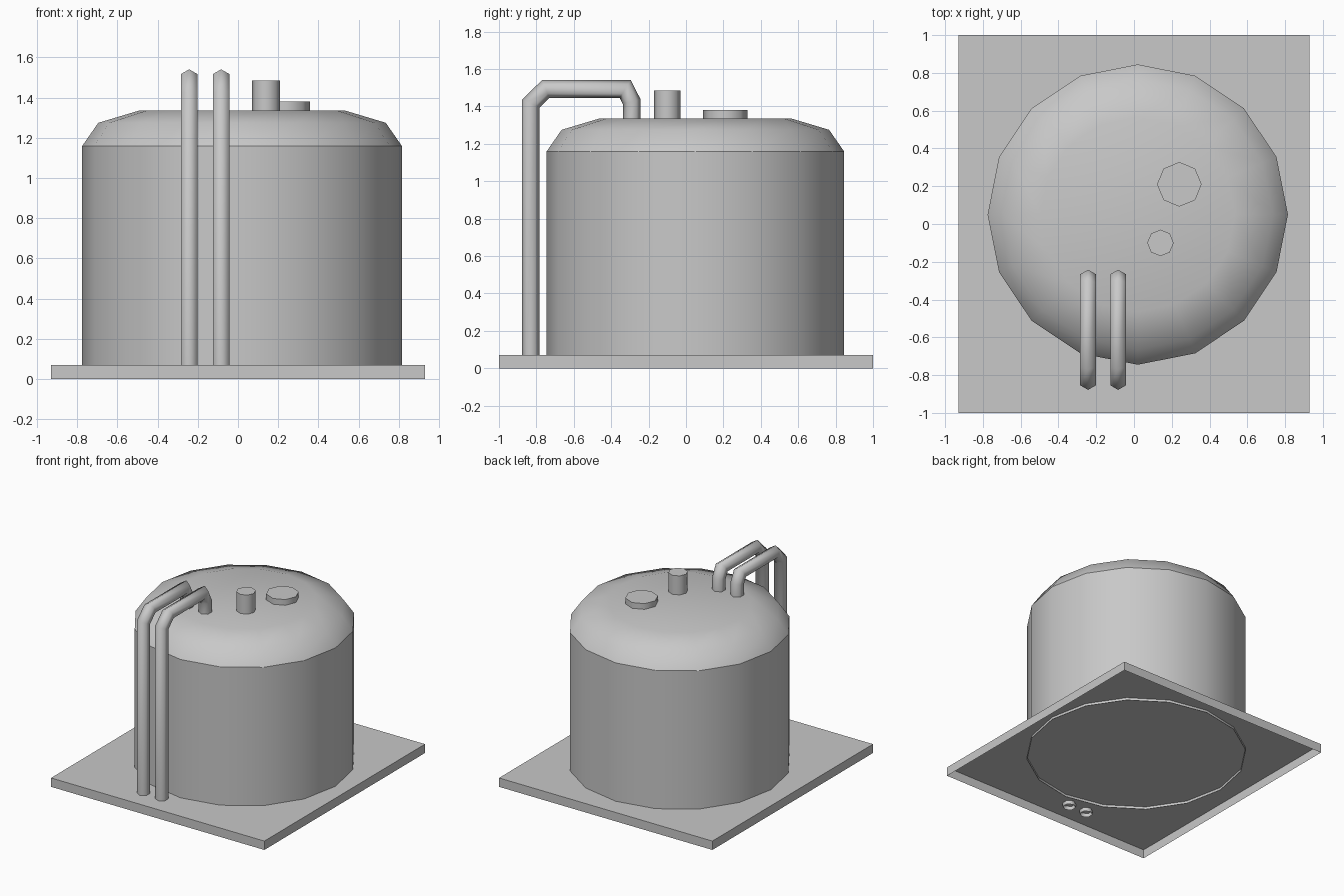
import bpy
import bmesh
from math import cos, sin, pi
from mathutils import Vector

if "Cube" in bpy.data.objects:
    bpy.data.objects.remove(bpy.data.objects["Cube"])

GREY = (0.58, 0.58, 0.58, 1)
grey = bpy.data.materials.new("plain grey")
grey.use_nodes = True
grey.diffuse_color = GREY
grey.node_tree.nodes["Principled BSDF"].inputs["Base Color"].default_value = GREY


def finish(name, bm, smooth=lambda face: True):
    mesh = bpy.data.meshes.new(name)
    for face in bm.faces:
        face.smooth = smooth(face)
    bm.to_mesh(mesh)
    bm.free()
    mesh.materials.append(grey)
    obj = bpy.data.objects.new(name, mesh)
    bpy.context.collection.objects.link(obj)
    return obj


def bridge(bm, rings):
    """Join consecutive rings of vertices with quads."""
    for low, high in zip(rings, rings[1:]):
        n = len(low)
        for i in range(n):
            j = (i + 1) % n
            bm.faces.new((low[i], low[j], high[j], high[i]))


def turned(name, centre, profile, sides, cap=False, smooth_cap=False):
    """Stack of polygon rings from (radius, height) pairs, open below."""
    bm = bmesh.new()
    rings = [[bm.verts.new((centre[0] + r * cos(2 * pi * i / sides),
                            centre[1] + r * sin(2 * pi * i / sides), z))
              for i in range(sides)] for r, z in profile]
    bridge(bm, rings)
    if cap:
        top = rings[-1]
        if not smooth_cap:
            top = [bm.verts.new(v.co) for v in top]
        bm.faces.new(top)
    bm.normal_update()
    return finish(name, bm, lambda f: smooth_cap or len(f.verts) == 4)


def pipe(name, x, path, radius, sides=6):
    """Mitred pipe along (y, z) points, open at both ends."""
    bm = bmesh.new()
    pts = [Vector(p) for p in path]
    rings = []
    for k, p in enumerate(pts):
        before = (p - pts[k - 1]).normalized() if k else None
        after = (pts[k + 1] - p).normalized() if k + 1 < len(pts) else None
        before, after = before or after, after or before
        tangent = (before + after).normalized()
        side = Vector((-tangent.y, tangent.x)) / tangent.dot(before)
        ring = []
        for i in range(sides):
            a = 2 * pi * i / sides
            q = p + side * radius * cos(a)
            ring.append(bm.verts.new((x + radius * sin(a), q.x, q.y)))
        rings.append(ring)
    bridge(bm, rings)
    bmesh.ops.recalc_face_normals(bm, faces=bm.faces)
    # Point the walls away from the pipe's axis
    bm.normal_update()
    if sum(f.normal.x * (f.calc_center_median().x - x) for f in bm.faces) < 0:
        bmesh.ops.reverse_faces(bm, faces=bm.faces)
    return finish(name, bm)


# Base slab, hollow underneath
bm = bmesh.new()
bmesh.ops.create_cube(bm, size=1)
for v in bm.verts:
    v.co = (v.co.x * 1.86, v.co.y * 2, 0.07 * (v.co.z + 0.5))
bm.normal_update()
bottom = [f for f in bm.faces if f.normal.z < -0.5]
bmesh.ops.delete(bm, geom=bottom, context="FACES_ONLY")
finish("base_slab", bm, lambda f: False)

# Tank wall and rounded roof
AXIS = (0.02, 0.05)
turned("tank_wall", AXIS, [(0.795, 0.05), (0.795, 1.16)], 16)
turned("tank_roof", AXIS,
       [(0.795, 1.16), (0.715, 1.275), (0.515, 1.335)], 16,
       cap=True, smooth_cap=True)

# Roof fittings
turned("vent_stub", (0.14, -0.10), [(0.07, 1.31), (0.07, 1.485)], 8, cap=True)
turned("roof_hatch", (0.24, 0.21), [(0.118, 1.31), (0.118, 1.38)], 8, cap=True)

# Pair of pipes rising at the front and bending over onto the roof
PATH = [(-0.83, 0.04), (-0.83, 1.415), (-0.75, 1.493),
        (-0.325, 1.493), (-0.29, 1.425), (-0.29, 1.31)]
for name, x in (("right_pipe", -0.243), ("left_pipe", -0.084)):
    pipe(name, x, PATH, 0.048)
